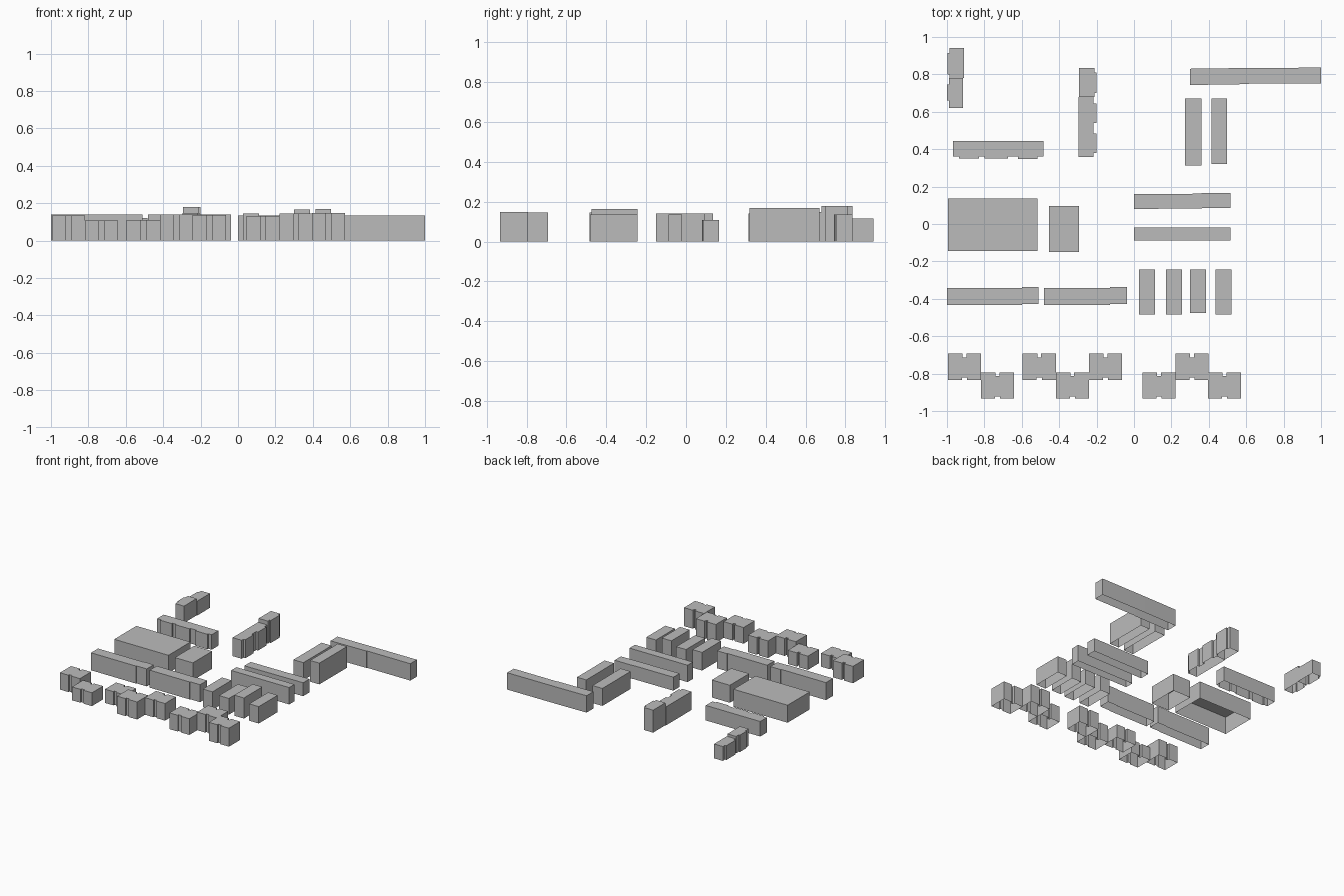
import bpy
import bmesh

cube = bpy.data.objects.get("Cube")
if cube:
    bpy.data.objects.remove(cube, do_unlink=True)

# One plain grey for every building
grey = bpy.data.materials.new("plain grey")
grey.use_nodes = True
tone = (0.5, 0.5, 0.5, 1)
grey.diffuse_color = tone
grey.node_tree.nodes["Principled BSDF"].inputs["Base Color"].default_value = tone


def shell(name, outline, height):
    """Extrude a counter-clockwise outline into walls and a roof, open below."""
    bm = bmesh.new()
    floor = bm.faces.new([bm.verts.new((x, y, 0)) for x, y in outline])
    raised = bmesh.ops.extrude_face_region(bm, geom=[floor], use_keep_orig=True)
    tops = [g for g in raised["geom"] if isinstance(g, bmesh.types.BMVert)]
    bmesh.ops.translate(bm, verts=tops, vec=(0, 0, height))
    bm.normal_update()
    ground = [f for f in bm.faces if all(v.co.z < height / 2 for v in f.verts)]
    bmesh.ops.delete(bm, geom=ground, context="FACES_ONLY")
    bmesh.ops.recalc_face_normals(bm, faces=bm.faces[:])
    roof = max(bm.faces, key=lambda f: f.calc_center_median().z)
    if roof.normal.z < 0:
        bmesh.ops.reverse_faces(bm, faces=bm.faces[:])
    mesh = bpy.data.meshes.new(name)
    bm.to_mesh(mesh)
    bm.free()
    mesh.materials.append(grey)
    obj = bpy.data.objects.new(name, mesh)
    bpy.context.collection.objects.link(obj)
    return obj


def stepped(x0, x1, y0, y1, south=(), east=(), north=(), west=()):
    """Rectangle whose sides carry (start, end, inset) steps; negative juts out."""
    points = [(x0, y0)]
    for a, b, d in south:
        points += [(a, y0), (a, y0 + d), (b, y0 + d), (b, y0)]
    points.append((x1, y0))
    for a, b, d in east:
        points += [(x1, a), (x1 - d, a), (x1 - d, b), (x1, b)]
    points.append((x1, y1))
    for a, b, d in reversed(north):
        points += [(b, y1), (b, y1 - d), (a, y1 - d), (a, y1)]
    points.append((x0, y1))
    for a, b, d in reversed(west):
        points += [(x0, b), (x0 + d, b), (x0 + d, a), (x0, a)]
    return points


# Plain rectangular buildings: x range, y range, height
plain = {
    "main_hall": (-0.995, -0.515, -0.145, 0.135, 0.14),
    "side_hall": (-0.455, -0.295, -0.15, 0.095, 0.14),
    "centre_bar_front": (0, 0.515, -0.088, -0.02, 0.135),
    "back_block_right": (0.272, 0.36, 0.313, 0.67, 0.14),
    "back_block_left": (0.415, 0.497, 0.32, 0.67, 0.17),
    "short_block_one": (0.028, 0.113, -0.485, -0.243, 0.145),
    "short_block_two": (0.17, 0.257, -0.483, -0.243, 0.13),
    "short_block_three": (0.3, 0.385, -0.475, -0.243, 0.165),
    "short_block_four": (0.437, 0.522, -0.483, -0.243, 0.135),
}
for name, (x0, x1, y0, y1, height) in plain.items():
    shell(name, stepped(x0, x1, y0, y1), height)

# Slightly skewed long bars
shell("back_bar", [(0.3, 0.743), (0.615, 0.748), (0.615, 0.752), (1, 0.752),
                   (1, 0.836), (0.6, 0.834), (0.3, 0.83)], 0.135)
shell("centre_bar_back", [(0, 0.08), (0.517, 0.086), (0.517, 0.165),
                          (0.36, 0.165), (0.36, 0.162), (0, 0.16)], 0.108)

# Front terraces with a small jog near the left end
for name, x0, x1 in (("terrace_right", -1, -0.51), ("terrace_left", -0.48, -0.037)):
    jog = x1 - 0.09
    shell(name, [(x0, -0.432), (jog, -0.432), (jog, -0.427), (x1, -0.427),
                 (x1, -0.338), (jog, -0.338), (jog, -0.343), (x0, -0.343)], 0.14)

# Row with bay projections along the front
shell("bay_row", stepped(-0.968, -0.485, 0.36, 0.443, south=[
    (-0.935, -0.83, -0.01), (-0.8, -0.675, -0.01), (-0.62, -0.515, -0.012)]), 0.12)

# Paired houses at the back right corner, bays facing outward
shell("corner_house_front", stepped(-0.99, -0.913, 0.62, 0.78,
      west=[(0.66, 0.745, -0.01)]), 0.135)
shell("corner_house_back", stepped(-0.986, -0.908, 0.78, 0.942,
      west=[(0.8, 0.915, -0.012)]), 0.115)

# Tall and low row at the back
shell("back_row_low", stepped(-0.298, -0.217, 0.357, 0.68, east=[
    (0.38, 0.485, -0.016), (0.54, 0.645, -0.016)]), 0.148)
shell("back_row_tall", stepped(-0.293, -0.212, 0.68, 0.835,
      east=[(0.7, 0.81, -0.012)]), 0.18)

# Staggered front houses, each with a notch at the middle of both long sides
WIDTH, REAR, FORWARD = 0.177, -0.693, -0.793
houses = [(-0.995, REAR, 0.135), (-0.818, FORWARD, 0.107),
          (-0.595, REAR, 0.11), (-0.418, FORWARD, 0.14), (-0.241, REAR, 0.137),
          (0.045, FORWARD, 0.13), (0.221, REAR, 0.145), (0.396, FORWARD, 0.148)]
for number, (x, back, height) in enumerate(houses, start=1):
    mid = x + WIDTH / 2
    shell(f"front_house_{number}", stepped(
        x, x + WIDTH, back - 0.14, back,
        south=[(mid - 0.014, mid + 0.014, 0.012)],
        north=[(mid - 0.01, mid + 0.01, 0.02)]), height)
